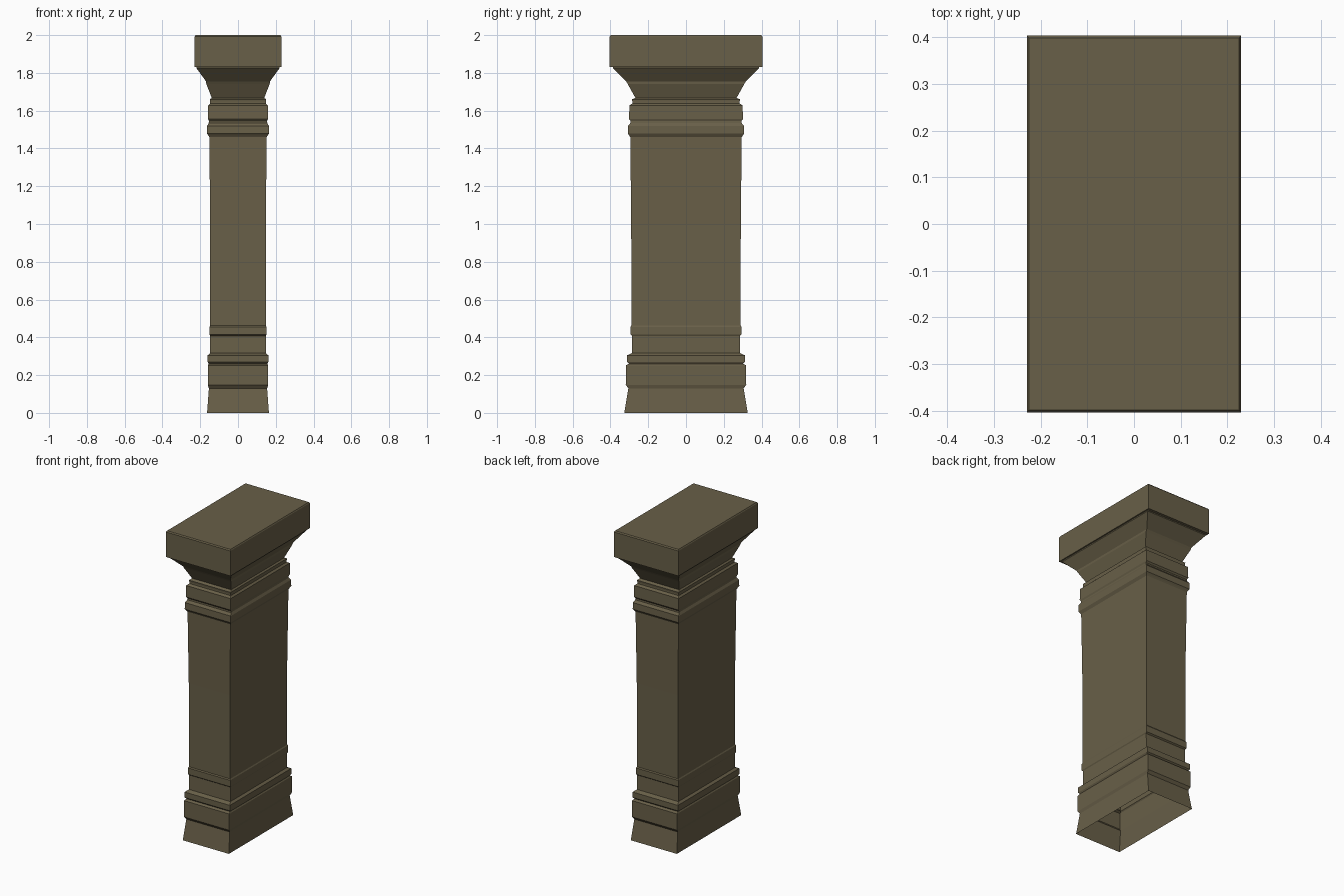
import bpy, bmesh

stone = bpy.data.materials.new("brown_stone")
stone.diffuse_color = (0.14, 0.116, 0.065, 1)


def loft(name, rings, cap_top=False):
    """Stack rectangular rings (z, half x, half y) into a flat-faced shell."""
    bm = bmesh.new()
    prev = None
    for z, hx, hy in rings:
        ring = [bm.verts.new((sx * hx, sy * hy, z))
                for sx, sy in ((-1, -1), (1, -1), (1, 1), (-1, 1))]
        if prev:
            for i in range(4):
                j = (i + 1) % 4
                bm.faces.new((prev[i], prev[j], ring[j], ring[i]))
        prev = ring
    if cap_top:
        bm.faces.new(prev)
    me = bpy.data.meshes.new(name)
    bm.to_mesh(me)
    bm.free()
    me.materials.append(stone)
    ob = bpy.data.objects.new(name, me)
    bpy.context.collection.objects.link(ob)
    return ob


# Flared foot and plinth mouldings, open underneath
loft("base", [
    (0.0, 0.164, 0.327), (0.01, 0.163, 0.325), (0.13, 0.154, 0.305),
    (0.148, 0.160, 0.319), (0.252, 0.160, 0.318), (0.260, 0.155, 0.302),
    (0.270, 0.161, 0.312), (0.305, 0.161, 0.312), (0.316, 0.147, 0.287),
])

# Shaft with thin lower band, widening very slightly upward
loft("shaft", [
    (0.316, 0.147, 0.287), (0.408, 0.147, 0.285), (0.415, 0.151, 0.294),
    (0.456, 0.151, 0.294), (0.463, 0.147, 0.289), (1.0, 0.147, 0.290),
    (1.46, 0.152, 0.295),
])

# Neck mouldings
loft("neck", [
    (1.46, 0.152, 0.295), (1.468, 0.157, 0.300), (1.478, 0.163, 0.308),
    (1.520, 0.163, 0.307), (1.535, 0.155, 0.294), (1.545, 0.154, 0.293),
    (1.555, 0.158, 0.301), (1.628, 0.158, 0.300), (1.638, 0.147, 0.284),
    (1.648, 0.147, 0.284), (1.660, 0.148, 0.286), (1.668, 0.139, 0.268),
])

# Flared capital and top slab
loft("capital", [
    (1.668, 0.139, 0.268), (1.742, 0.168, 0.309), (1.755, 0.169, 0.317),
    (1.825, 0.220, 0.386), (1.832, 0.220, 0.386), (1.832, 0.229, 0.404),
    (1.993, 0.229, 0.404), (2.0, 0.225, 0.398),
], cap_top=True)
